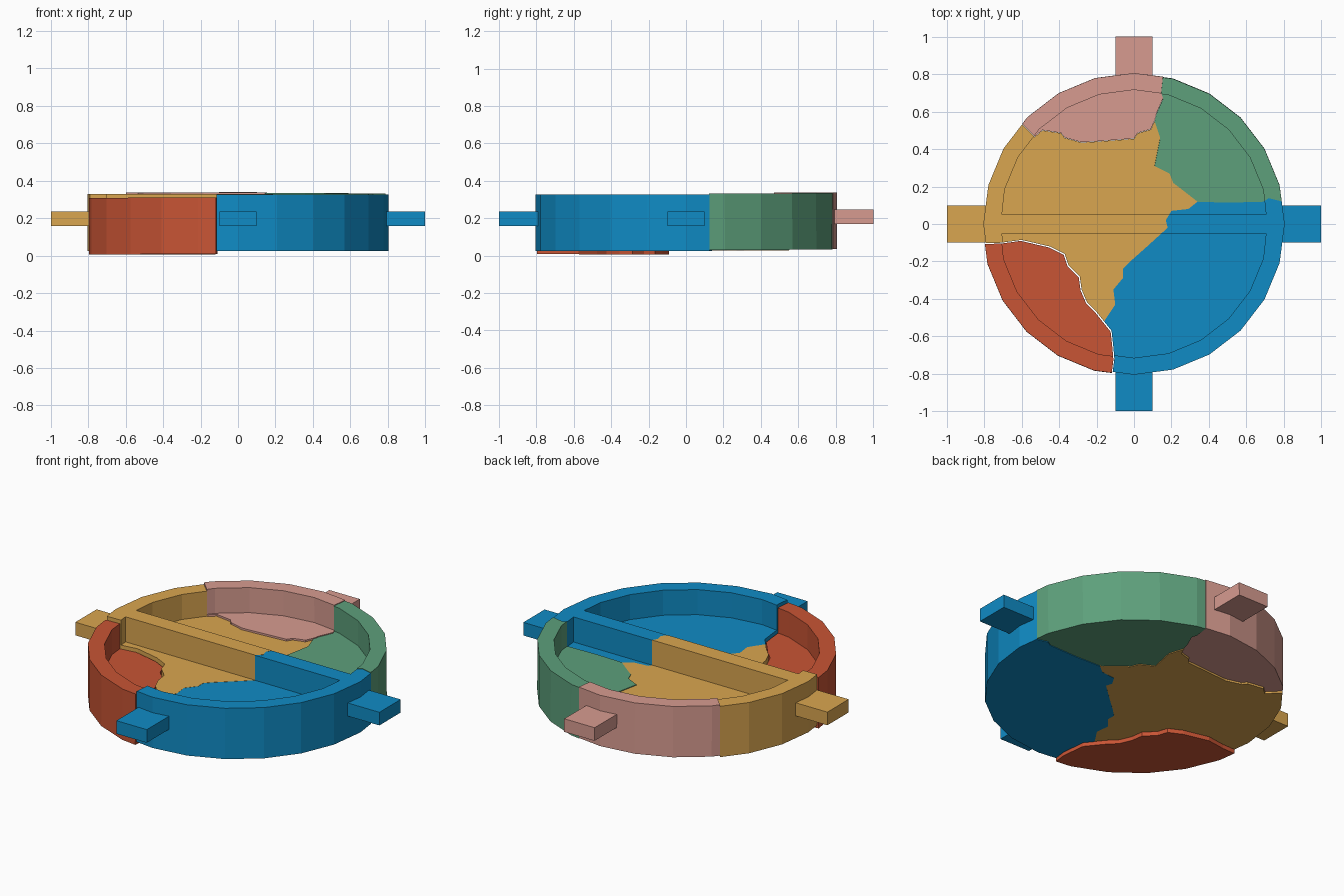
import bpy, bmesh, math
from mathutils import Matrix, Vector

if "Cube" in bpy.data.objects:
    bpy.data.objects.remove(bpy.data.objects["Cube"])

BOTTOM, FLOOR, TOP = 0.025, 0.178, 0.327
SIDES, R_OUT, R_IN, HALF_BAR = 24, 0.805, 0.715, 0.05


def prism(name, outline, z0, z1):
    """Upright solid from a 2D outline."""
    bm = bmesh.new()
    face = bm.faces.new([bm.verts.new((x, y, z0)) for x, y in outline])
    top = bmesh.ops.extrude_face_region(bm, geom=[face])["geom"]
    bmesh.ops.translate(bm, vec=(0, 0, z1 - z0),
                        verts=[v for v in top if isinstance(v, bmesh.types.BMVert)])
    bmesh.ops.recalc_face_normals(bm, faces=bm.faces)
    me = bpy.data.meshes.new(name)
    bm.to_mesh(me)
    bm.free()
    ob = bpy.data.objects.new(name, me)
    bpy.context.collection.objects.link(ob)
    return ob


def combine(ob, other, operation):
    """Apply a boolean to ob, then discard the helper."""
    mod = ob.modifiers.new("bool", "BOOLEAN")
    mod.operation, mod.object, mod.solver = operation, other, "EXACT"
    dg = bpy.context.evaluated_depsgraph_get()
    me = bpy.data.meshes.new_from_object(ob.evaluated_get(dg))
    ob.modifiers.clear()
    ob.data = me
    bpy.data.objects.remove(other)


def circle_pt(r, i):
    a = 2 * math.pi * i / SIDES
    return (r * math.cos(a), r * math.sin(a))


# round dish with a bar left standing between two half-round pockets
dish = prism("dish", [circle_pt(R_OUT, i) for i in range(SIDES)], BOTTOM, TOP)
end_x = math.sqrt(R_IN ** 2 - HALF_BAR ** 2) - 0.008
for s in (1, -1):
    arc = [circle_pt(R_IN, i) for i in range(1, SIDES // 2)]
    half = [(end_x, HALF_BAR)] + arc + [(-end_x, HALF_BAR)]
    combine(dish, prism("pocket", [(x, s * y) for x, y in half], FLOOR, TOP + 0.1),
            "DIFFERENCE")

# four lugs around the rim
for k in range(4):
    rot = Matrix.Rotation(k * math.pi / 2, 2)
    box = [rot @ Vector(p) for p in ((0.76, -0.1), (1, -0.1), (1, 0.1), (0.76, 0.1))]
    combine(dish, prism("lug", box, 0.157, 0.235), "UNION")

# fracture lines seen from above; each is shared by two fragments
J1, J2, J3 = [(.11, .55)], [(.34, .12)], [(-.16, -.52)]
pink_green = [(.12, .59), (.155, .67), (.145, .70), (.155, .79), (.16, 1.2)]
pink_yellow = [(.09, .505), (.02, .485), (0, .455), (-.2, .44), (-.28, .435), (-.37, .46),
               (-.39, .485), (-.49, .50), (-.53, .465), (-.605, .54), (-.9, .79)]
green_yellow = [(.14, .46), (.11, .31), (.19, .27), (.21, .22), (.25, .19)]
green_blue = [(.5, .115), (.69, .12), (.72, .14), (.78, .125), (1.2, .12)]
yellow_blue = [(.29, .08), (.2, .07), (.17, .02), (.18, -.02), (.07, -.12), (-.02, -.2),
               (-.06, -.24), (-.06, -.29), (-.11, -.35), (-.1, -.43)]
yellow_red = [(-.2, -.47), (-.25, -.42), (-.28, -.35), (-.29, -.28), (-.35, -.22), (-.37, -.16),
              (-.45, -.12), (-.6, -.085), (-.71, -.1), (-.79, -.102), (-1.2, -.105)]
red_blue = [(-.12, -.57), (-.11, -.66), (-.105, -.72), (-.115, -.8), (-.11, -1.2)]


def rev(line):
    return line[::-1]


# name: outline, colour, shift, tilt about x
fragments = {
    "back_fragment": (J1 + pink_green + [(-.9, 1.2)] + rev(pink_yellow),
                      (.68, .33, .28), (0, .002, .010), .002),
    "back_right_fragment": (J1 + green_yellow + J2 + green_blue + [(1.2, 1.2)] + rev(pink_green),
                            (.11, .35, .2), (0, 0, .003), .006),
    "front_right_fragment": (J2 + yellow_blue + J3 + red_blue + [(1.2, -1.2)] + rev(green_blue),
                             (.005, .26, .56), (0, 0, 0), 0),
    "front_left_fragment": (J3 + yellow_red + [(-1.2, -1.2)] + rev(red_blue),
                            (.58, .09, .035), (-.005, -.006, -.02), -.004),
    "middle_left_fragment": (J1 + green_yellow + J2 + yellow_blue + J3 + yellow_red
                             + [(-1.2, .79)] + rev(pink_yellow),
                             (.7, .38, .08), (0, 0, .001), 0),
}

for name, (outline, colour, shift, tilt) in fragments.items():
    piece = bpy.data.objects.new(name, dish.data.copy())
    bpy.context.collection.objects.link(piece)
    combine(piece, prism("cutter", outline, -0.5, 1), "INTERSECT")
    piece.data.name = name
    piece.data.transform(Matrix.Translation(shift) @ Matrix.Rotation(tilt, 4, "X"))
    mat = bpy.data.materials.new(name)
    mat.diffuse_color = (*colour, 1)
    mat.use_nodes = True
    mat.node_tree.nodes["Principled BSDF"].inputs["Base Color"].default_value = mat.diffuse_color
    piece.data.materials.clear()
    piece.data.materials.append(mat)

bpy.data.objects.remove(dish)
